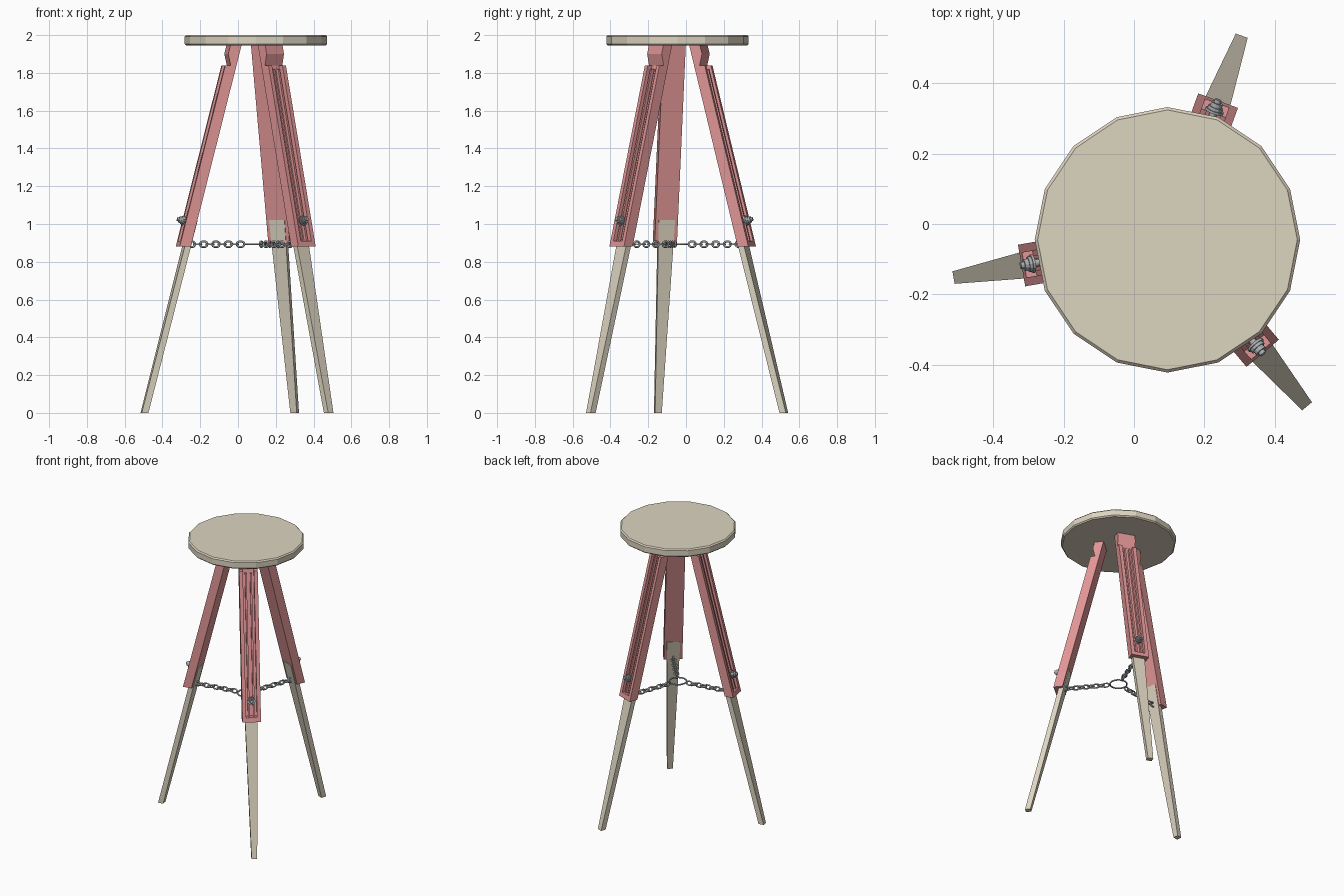
import bpy, bmesh, math
from mathutils import Vector, Matrix

if "Cube" in bpy.data.objects:
    bpy.data.objects.remove(bpy.data.objects["Cube"])

CX, CY = 0.095, -0.045          # stool axis
ANGLES = (190, 70, -50)         # leg directions
SLOPE, R0 = 0.256, 0.586        # leg splay and inner-face radius at the ground


def material(name, rgb):
    m = bpy.data.materials.new(name)
    m.diffuse_color = (*rgb, 1)
    m.use_nodes = True
    m.node_tree.nodes["Principled BSDF"].inputs["Base Color"].default_value = m.diffuse_color
    return m


WOOD = material("beige", (0.72, 0.66, 0.53))
RED = material("red", (0.75, 0.30, 0.30))
METAL = material("steel", (0.42, 0.44, 0.45))


def finish(bm, name, mat):
    bmesh.ops.recalc_face_normals(bm, faces=bm.faces)
    me = bpy.data.meshes.new(name)
    bm.to_mesh(me)
    bm.free()
    ob = bpy.data.objects.new(name, me)
    me.materials.append(mat)
    bpy.context.collection.objects.link(ob)
    return ob


def leg_frame(angle):
    return Matrix.Translation((CX, CY, 0)) @ Matrix.Rotation(math.radians(angle), 4, 'Z')


def block(bm, low, high):
    """Slanted block between two horizontal sections (z, t0, t1, d0, d1)."""
    rings = []
    for z, t0, t1, d0, d1 in (low, high):
        r = R0 - SLOPE * z
        rings.append([bm.verts.new((r + d, t, z))
                      for d, t in ((d0, t0), (d1, t0), (d1, t1), (d0, t1))])
    a, b = rings
    bm.faces.new(a[::-1])
    bm.faces.new(b)
    for i in range(4):
        j = (i + 1) % 4
        bm.faces.new((a[i], a[j], b[j], b[i]))


def bar(bm, z0, z1, *section):
    block(bm, (z0, *section), (z1, *section))


def link(bm, mat, radius, wire, stretch=0.0, n=12, m=6):
    """Closed round-wire loop, stretched along x into a chain link."""
    rows = []
    for i in range(n):
        a = 2 * math.pi * (i + 0.5) / n
        out = Vector((math.cos(a), math.sin(a), 0))
        c = out * radius + Vector((math.copysign(stretch, out.x), 0, 0))
        rows.append([bm.verts.new(mat @ (c + wire * (math.cos(b) * out + Vector((0, 0, math.sin(b))))))
                     for b in (2 * math.pi * k / m for k in range(m))])
    for i in range(n):
        p, q = rows[i], rows[(i + 1) % n]
        for k in range(m):
            f = bm.faces.new((p[k], q[k], q[(k + 1) % m], p[(k + 1) % m]))
            f.smooth = True


# Seat: 16-sided disc with a small edge bevel
bm = bmesh.new()
bmesh.ops.create_cone(bm, cap_ends=True, segments=16, radius1=0.377, radius2=0.377, depth=0.055,
                      matrix=Matrix.Translation((CX, CY, 1.9725)))
seat = finish(bm, "seat", WOOD)
bev = seat.modifiers.new("edge", 'BEVEL')
bev.width, bev.segments, bev.limit_method, bev.angle_limit = 0.008, 1, 'ANGLE', math.radians(50)

for n, ang in enumerate(ANGLES, 1):
    frame = leg_frame(ang)

    # Upper leg: back plate, side rails, inner ribs, foot bar and notched cap
    bm = bmesh.new()
    bar(bm, 0.88, 1.945, -0.06, 0.06, 0, 0.03)
    for s in (-1, 1):
        bar(bm, 0.88, 1.84, s * 0.036, s * 0.06, 0.03, 0.06)
        bar(bm, 0.91, 1.82, s * 0.011, s * 0.022, 0.03, 0.05)
    bar(bm, 0.88, 0.91, -0.036, 0.036, 0.03, 0.06)
    block(bm, (1.84, -0.06, 0.06, 0.028, 0.031), (1.90, -0.06, 0.06, 0.028, 0.06))
    bar(bm, 1.90, 1.945, -0.06, 0.06, 0.03, 0.06)
    finish(bm, f"upper_leg_{n}", RED).matrix_world = frame

    # Lower leg: tapered wooden slat, proud of the inner face
    bm = bmesh.new()
    block(bm, (0, -0.018, 0.018, -0.005, 0.031), (1.02, -0.044, 0.044, -0.004, 0.029))
    finish(bm, f"lower_leg_{n}", WOOD).matrix_world = frame

    # Clamp bolt: stacked discs along the outer face normal
    bm = bmesh.new()
    base = Matrix.Translation((R0 - SLOPE * 1.01 + 0.03, 0, 1.01)) \
        @ Matrix.Rotation(math.pi / 2 - math.atan(SLOPE), 4, 'Y')
    for rad, h0, h1 in ((0.010, 0, 0.03), (0.027, 0.03, 0.037), (0.022, 0.037, 0.046),
                        (0.017, 0.046, 0.058), (0.010, 0.058, 0.068)):
        bmesh.ops.create_cone(bm, cap_ends=True, segments=12, radius1=rad, radius2=rad, depth=h1 - h0,
                              matrix=base @ Matrix.Translation((0, 0, (h0 + h1) / 2)))
    finish(bm, f"bolt_{n}", METAL).matrix_world = frame

    # Chain from the centre ring to the leg
    bm = bmesh.new()
    for i in range(9):
        place = Matrix.Translation((0.083 + 0.033 * i, 0, 0.893))
        turn = Matrix.Rotation(math.pi / 2 if i % 2 == 0 else 0, 4, 'X')
        link(bm, place @ turn, 0.014, 0.0055, 0.006)
    finish(bm, f"chain_{n}", METAL).matrix_world = frame

# Centre ring joining the chains
bm = bmesh.new()
link(bm, Matrix.Translation((CX, CY, 0.893)), 0.056, 0.005, n=16)
finish(bm, "chain_ring", METAL)
